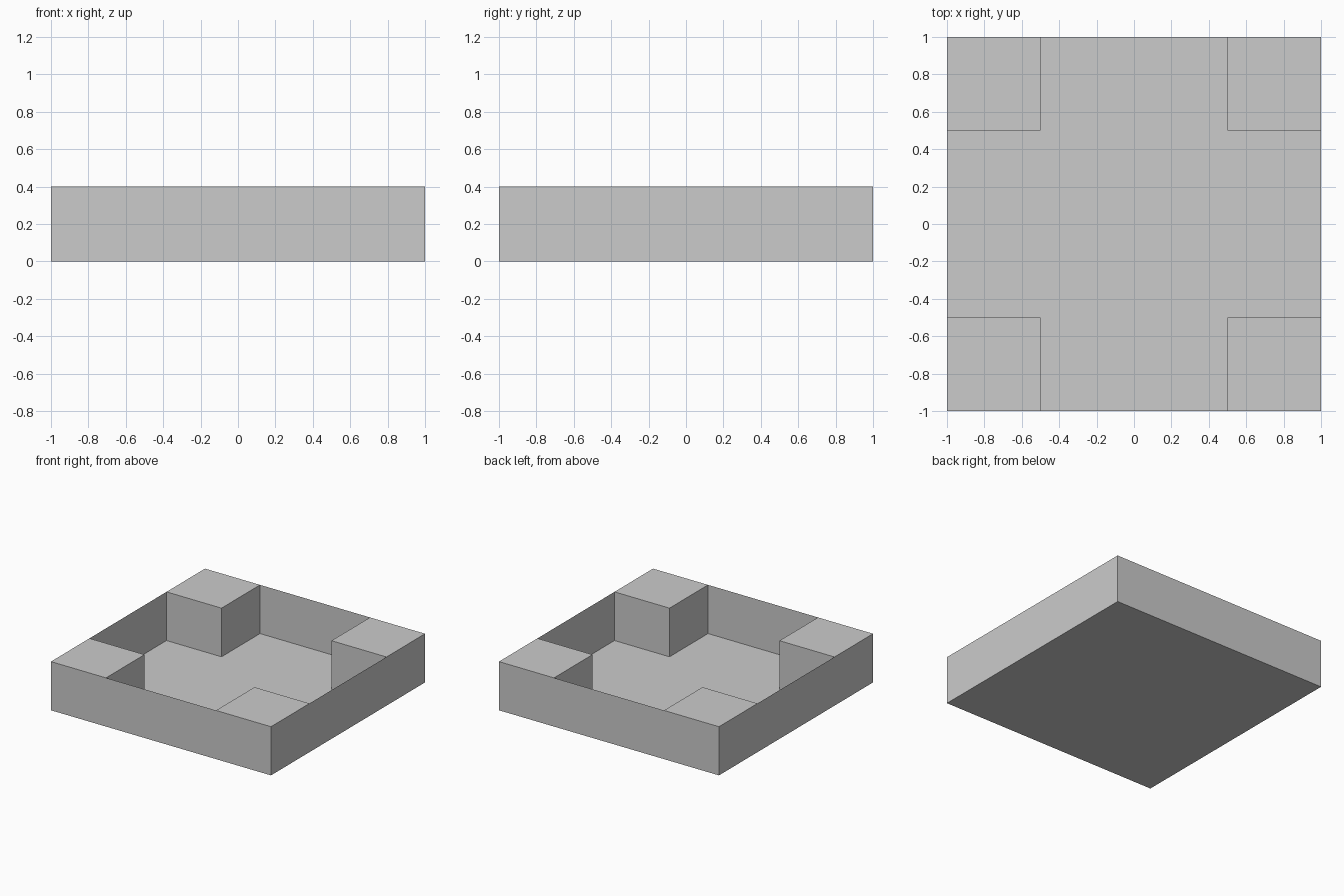
import bpy, bmesh
from mathutils import Matrix, Vector

if "Cube" in bpy.data.objects:
    bpy.data.objects.remove(bpy.data.objects["Cube"])

SIZE, HEIGHT, BLOCK = 2.0, 0.4, 0.5


def open_box(name, size, center, open_dirs):
    """Thin-sheet box with the faces looking along open_dirs left out."""
    bm = bmesh.new()
    bmesh.ops.create_cube(bm, size=1, matrix=Matrix.Translation(center) @ Matrix.Diagonal((*size, 1)))
    bm.normal_update()
    gone = [f for f in bm.faces if any(f.normal.dot(Vector(d)) > 0.9 for d in open_dirs)]
    bmesh.ops.delete(bm, geom=gone, context='FACES')
    mesh = bpy.data.meshes.new(name)
    bm.to_mesh(mesh)
    bm.free()
    obj = bpy.data.objects.new(name, mesh)
    bpy.context.collection.objects.link(obj)
    return obj


# Tray: floor and four thin outer walls, open at the top
open_box("tray", (SIZE, SIZE, HEIGHT), (0, 0, HEIGHT / 2), [(0, 0, 1)])

# Corner blocks: top and two inner sides, the tray closes the rest
offset = (SIZE - BLOCK) / 2
blocks = open_box("corner_blocks", (BLOCK, BLOCK, HEIGHT), (offset, offset, HEIGHT / 2),
                  [(1, 0, 0), (0, 1, 0), (0, 0, -1)])
mirror = blocks.modifiers.new("four_corners", 'MIRROR')
mirror.use_axis = (True, True, False)
